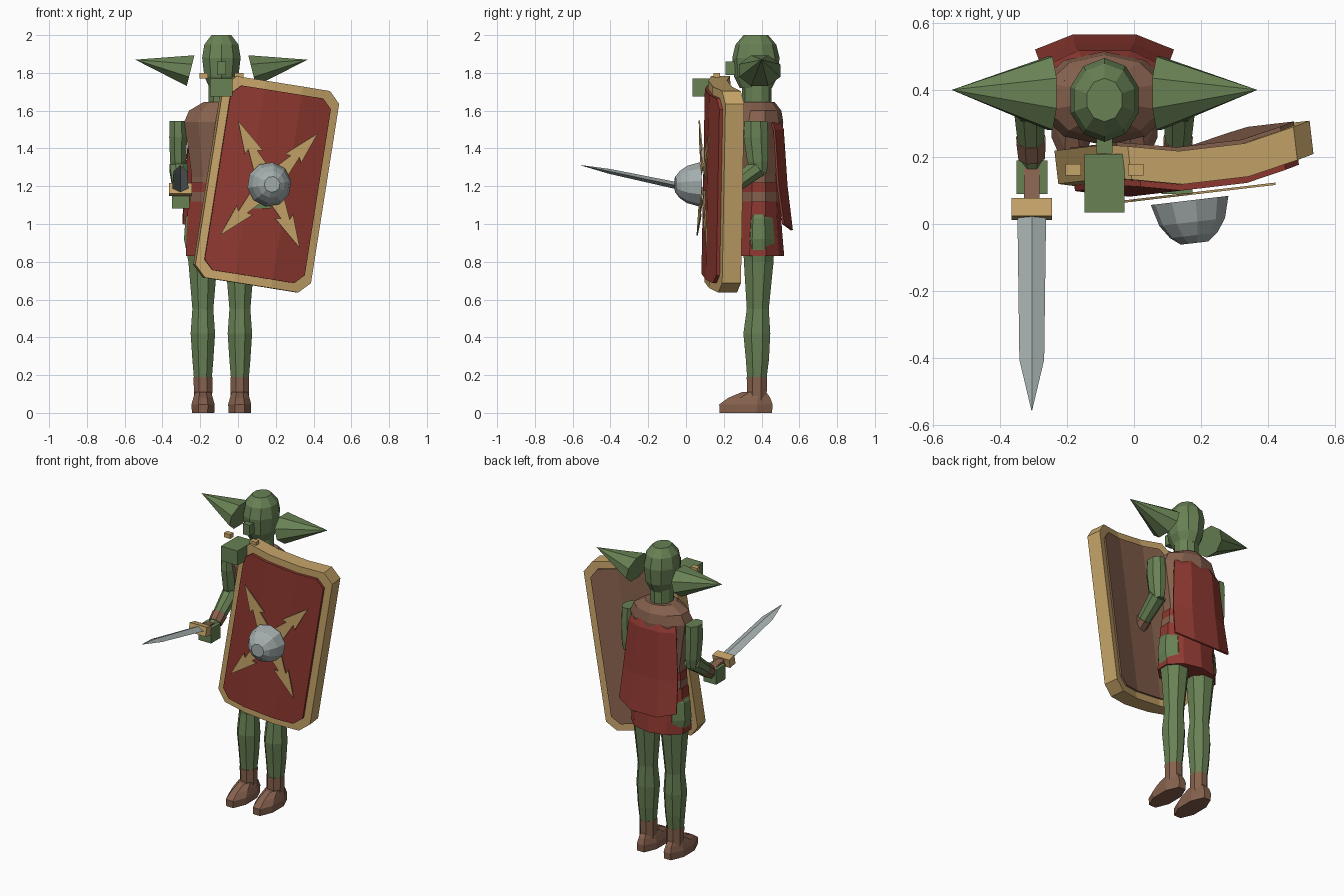
import bpy, bmesh
from math import sin, cos, pi, radians
from mathutils import Matrix, Vector

if "Cube" in bpy.data.objects:
    bpy.data.objects.remove(bpy.data.objects["Cube"])

CX = -0.088  # body centre line


def material(name, r, g, b):
    m = bpy.data.materials.new(name)
    m.use_nodes = True
    m.diffuse_color = (r, g, b, 1)
    m.node_tree.nodes["Principled BSDF"].inputs["Base Color"].default_value = (r, g, b, 1)
    return m


green = material("green skin", 0.14, 0.22, 0.09)
red = material("red cloth", 0.27, 0.04, 0.03)
brown = material("brown leather", 0.24, 0.12, 0.075)
gold = material("pale gold", 0.56, 0.37, 0.14)
steel = material("steel", 0.37, 0.42, 0.42)


def build(name, verts, faces, mat, matrix=Matrix()):
    me = bpy.data.meshes.new(name)
    me.from_pydata([matrix @ Vector(v) for v in verts], [], faces)
    bm = bmesh.new()
    bm.from_mesh(me)
    bmesh.ops.recalc_face_normals(bm, faces=bm.faces)
    bm.to_mesh(me)
    bm.free()
    me.materials.append(mat)
    ob = bpy.data.objects.new(name, me)
    bpy.context.collection.objects.link(ob)
    return ob


def skin_rings(name, rings, mat, matrix=Matrix()):
    """Join equal rings of points into a closed solid."""
    n = len(rings[0])
    faces = [(k * n + i, k * n + (i + 1) % n, (k + 1) * n + (i + 1) % n, (k + 1) * n + i)
             for k in range(len(rings) - 1) for i in range(n)]
    faces += [tuple(range(n)), tuple(range((len(rings) - 1) * n, len(rings) * n))]
    return build(name, [p for r in rings for p in r], faces, mat, matrix)


def loft(name, sections, mat, x=0, n=10, matrix=Matrix.Translation((CX, 0, 0))):
    """Sections are (z, centre y, x radius, y radius)."""
    rings = [[(x + rx * cos(2 * pi * (i + .5) / n), cy + ry * sin(2 * pi * (i + .5) / n), z)
              for i in range(n)] for z, cy, rx, ry in sections]
    return skin_rings(name, rings, mat, matrix)


def strut(name, a, b, ra, rb, mat, n=8):
    a, b = Vector(a), Vector(b)
    m = Matrix.Translation(a) @ (b - a).to_track_quat('Z', 'Y').to_matrix().to_4x4()
    return loft(name, [(0, 0, ra, ra), ((b - a).length, 0, rb, rb)], mat, n=n, matrix=m)


def box(name, centre, size, mat, matrix=Matrix()):
    c, s = Vector(centre), Vector(size) / 2
    rings = [[(c.x + i * s.x, c.y + j * s.y, c.z + k * s.z)
              for i, j in ((-1, -1), (1, -1), (1, 1), (-1, 1))] for k in (-1, 1)]
    return skin_rings(name, rings, mat, matrix)


# Head, neck and face
loft("head", [(1.72, .37, .065, .085), (1.78, .37, .095, .115), (1.88, .37, .107, .125),
              (1.95, .37, .095, .108), (2.0, .37, .055, .065)], green)
loft("neck", [(1.61, .375, .072, .078), (1.76, .375, .072, .078)], green)
box("nose", (CX, .235, 1.825), (.048, .05, .07), green)
box("front_block", (CX, .122, 1.722), (.12, .175, .095), green)
for side, s in (("left", 1), ("right", -1)):
    box(side + "_gold_stud", (CX + s * .093, .162, 1.785), (.046, .034, .028), gold)
    # Pointed ear with a tilted base
    ring = [(CX + s * (.163 - .022 * sin(a)), .39 + .118 * cos(a), 1.812 + .088 * sin(a))
            for a in [2 * pi * (i + .5) / 8 for i in range(8)]]
    build(side + "_ear", ring + [(CX + s * .456, .4, 1.87)],
          [(i, (i + 1) % 8, 8) for i in range(8)] + [tuple(range(8))], green)

# Torso, belt and skirt
loft("torso", [(1.1, .385, .165, .105), (1.25, .385, .165, .108), (1.4, .38, .185, .12),
               (1.54, .375, .207, .14), (1.6, .38, .18, .125), (1.645, .38, .1, .09)], brown)
loft("red_belt", [(1.17, .385, .174, .114), (1.22, .385, .174, .114)], red)
loft("leather_belt", [(1.115, .385, .176, .114), (1.17, .385, .176, .114)], brown)
loft("skirt", [(.83, .38, .198, .14), (.97, .38, .192, .128), (1.12, .385, .185, .114)], red)

# Limbs
for side, s in (("left", 1), ("right", -1)):
    loft(side + "_leg", [(.17, .375, .05, .054), (.28, .378, .06, .066), (.42, .375, .07, .077),
                         (.55, .38, .06, .063), (.8, .385, .083, .085), (.92, .385, .108, .09),
                         (1.03, .385, .1, .08), (1.08, .385, .07, .06)],
         green, x=s * .098, n=8)
    loft(side + "_boot_shaft", [(.06, .375, .052, .056), (.19, .375, .054, .058)],
         brown, x=s * .097, n=8)
    loft(side + "_foot", [(0, .317, .064, .15), (.045, .317, .066, .153),
                          (.08, .335, .056, .12), (.11, .36, .045, .07)], brown, x=s * .097, n=8)
    loft(side + "_upper_arm", [(1.27, .385, .035, .045), (1.33, .38, .046, .06),
                               (1.46, .37, .051, .07), (1.545, .37, .048, .065)],
         green, x=s * .229, n=8)
    elbow, wrist = Vector((CX + s * .226, .385, 1.3)), Vector((CX + s * .216, .17, 1.14))
    cuff = elbow.lerp(wrist, .62)
    strut(side + "_forearm", elbow, wrist, .053, .036, green)
    strut(side + "_bracer", cuff, elbow.lerp(wrist, .85), .047, .043, brown)
    box(side + "_hand", (CX + s * .216, .14, 1.13), (.092, .1, .095), green)

# Cape draped down the back
columns = (-1, -.45, .45, 1)
rows = [(1.62, .465, .12), (1.5, .512, .17), (1.2, .532, .195), (.94, .56, .205)]
cape_points = [(CX + t * w, y - .045 * (abs(t) == 1), z + (.06 * abs(t) if z < 1 else 0))
               for z, y, w in rows for t in columns]
cape = build("cape", cape_points, [(4 * r + c, 4 * r + c + 1, 4 * r + c + 5, 4 * r + c + 4)
                                   for r in range(3) for c in range(3)], red)
solid = cape.modifiers.new("thickness", 'SOLIDIFY')
solid.thickness = .012
solid.offset = 0

# Sword
sword = Matrix.Translation((-.305, .045, 1.183)) @ Matrix.Rotation(radians(-12), 4, 'X')


def diamond(y, w, t):
    return [(-w, y, 0), (0, y, t), (w, y, 0), (0, y, -t)]


skin_rings("blade", [diamond(0, .043, .02), diamond(-.46, .037, .013),
                     diamond(-.615, .001, .001)], steel, sword)
box("sword_guard", (0, 0, 0), (.122, .055, .058), gold, sword)
box("sword_grip", (0, .075, 0), (.045, .11, .04), brown, sword)

# Shield: three folded panels, leaning and turned outward
shield = (Matrix.Translation((.16, .12, 1.21)) @ Matrix.Rotation(radians(6.7), 4, 'Z')
          @ Matrix.Rotation(radians(9), 4, 'Y'))


def folded_plate(name, w, h, cut, front, back, mat):
    def bend(u):
        return max(0, abs(u) - .1) * .21
    profile = [(-w, h - cut), (cut - w, h), (-.1, h), (.1, h), (w - cut, h), (w, h - cut)]
    rings = [[(u, front + bend(u), -v), (u, front + bend(u), v),
              (u, back + bend(u), v), (u, back + bend(u), -v)] for u, v in profile]
    return skin_rings(name, rings, mat, shield)


folded_plate("shield_frame", .312, .54, .06, 0, .1, gold)
folded_plate("shield_face", .27, .495, .05, -.018, .05, red)
folded_plate("shield_lining", .27, .495, .05, .05, .112, brown)

# Four bolts in a cross, alternately mirrored
bolt = [(.375, 0), (.2, -.045), (.215, -.018), (.08, -.045),
        (.08, .04), (.19, .022), (.175, .05), (.24, .034)]
for i, (sx, sz) in enumerate(((1, 1), (-1, 1), (-1, -1), (1, -1))):
    a = radians(55)
    flat = [(sx * (r * cos(a) - w * sin(a)), sz * (r * sin(a) + w * cos(a))) for r, w in bolt]
    skin_rings("bolt_%d" % (i + 1), [[(x, d, z) for x, z in flat] for d in (-.034, -.027)],
               gold, shield)

# Boss
boss_matrix = shield @ Matrix.Rotation(radians(90), 4, 'X')
loft("shield_boss", [(.05, 0, .118, .118), (.115, 0, .1, .1), (.155, 0, .072, .072),
                     (.178, 0, .042, .042)], steel, matrix=boss_matrix)
